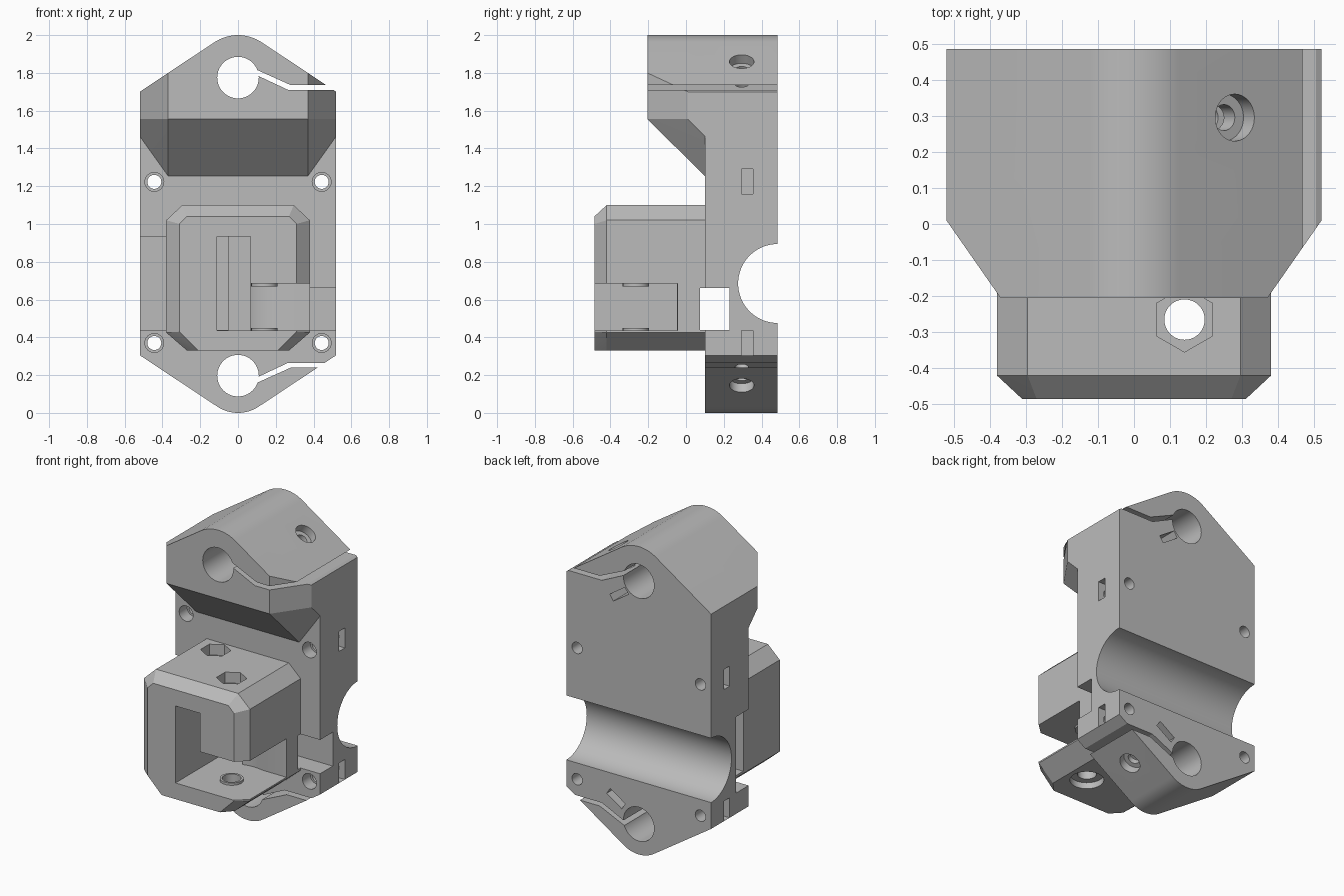
import bpy, bmesh, math
from mathutils import Vector

if "Cube" in bpy.data.objects:
    bpy.data.objects.remove(bpy.data.objects["Cube"])

grey = bpy.data.materials.new("plain_grey")
grey.diffuse_color = (0.5, 0.5, 0.5, 1)
grey.use_nodes = True
grey.node_tree.nodes["Principled BSDF"].inputs["Base Color"].default_value = grey.diffuse_color


def make(name, bm):
    bmesh.ops.recalc_face_normals(bm, faces=bm.faces)
    mesh = bpy.data.meshes.new(name)
    bm.to_mesh(mesh)
    bm.free()
    mesh.materials.append(grey)
    ob = bpy.data.objects.new(name, mesh)
    bpy.context.collection.objects.link(ob)
    return ob


def hull(name, pts):
    """Convex solid round a set of points."""
    bm = bmesh.new()
    for p in pts:
        bm.verts.new(p)
    res = bmesh.ops.convex_hull(bm, input=bm.verts)
    junk = set(res["geom_interior"] + res["geom_unused"])
    bmesh.ops.delete(bm, geom=[g for g in junk if isinstance(g, bmesh.types.BMVert)], context='VERTS')
    bmesh.ops.dissolve_limit(bm, angle_limit=0.005, verts=bm.verts, edges=bm.edges)
    return make(name, bm)


def box(x0, x1, y0, y1, z0, z1):
    return hull("box", [(x, y, z) for x in (x0, x1) for y in (y0, y1) for z in (z0, z1)])


def prism(name, xz, y0, y1):
    return hull(name, [(x, y, z) for x, z in xz for y in (y0, y1)])


def cyl(a, b, r, n=48):
    """Round (or n-sided) bar from point a to point b."""
    a, b = Vector(a), Vector(b)
    bm = bmesh.new()
    bmesh.ops.create_cone(bm, cap_ends=True, segments=n, radius1=r, radius2=r, depth=(b - a).length)
    bm.transform(Vector((0, 0, 1)).rotation_difference(b - a).to_matrix().to_4x4())
    bmesh.ops.translate(bm, verts=bm.verts, vec=(a + b) / 2)
    return make("bar", bm)


def combine(ob, tool, op):
    m = ob.modifiers.new("bool", 'BOOLEAN')
    m.operation, m.object, m.solver = op, tool, 'EXACT'
    bpy.context.view_layer.objects.active = ob
    bpy.ops.object.modifier_apply(modifier=m.name)
    bpy.data.objects.remove(tool, do_unlink=True)


def cut(tool):
    combine(body, tool, 'DIFFERENCE')


def add(tool):
    combine(body, tool, 'UNION')


SLOPE = math.atan2(0.1, 0.15)
TOP, BOT = 1.775, 0.197          # rod hole heights


def arc(cz, r, s):
    return [(r * math.sin(a), cz + s * r * math.cos(a))
            for a in (SLOPE * (i / 8 - 1) for i in range(17))]


top_arc, bot_arc = arc(TOP, 0.225, 1), arc(BOT, 0.197, -1)

# Main plate
body = prism("bracket_body", top_arc + bot_arc +
             [(s * 0.52, z) for s in (-1, 1) for z in (0.305, 1.70)], 0.10, 0.485)

# Overhanging top clamp with tapered underside and chamfered sides
pts = [(x, y, z) for x, z in top_arc for y in (-0.205, 0.15)]
for s in (-1, 1):
    pts += [(s * 0.37, -0.205, 1.80), (s * 0.37, -0.205, 1.555), (s * 0.37, 0.15, 1.205),
            (s * 0.52, 0.01, 1.70), (s * 0.52, 0.15, 1.70), (s * 0.52, 0.01, 1.555),
            (s * 0.52, 0.15, 1.415)]
add(hull("top_clamp", pts))

# Chamfered pulley housing on the front
pts = []
for s in (-1, 1):
    for y in (0.15, -0.42):
        pts += [(s * 0.295, y, 1.10), (s * 0.38, y, 1.02), (s * 0.38, y, 0.425), (s * 0.27, y, 0.33)]
    pts += [(s * 0.27, -0.485, 1.04), (s * 0.31, -0.485, 1.0),
            (s * 0.31, -0.485, 0.43), (s * 0.21, -0.485, 0.33)]
add(hull("housing", pts))

# Pulley pocket, front slot, belt passage and left window
cut(box(-0.09, 0.6, -0.6, -0.265, 0.435, 0.685))
cut(box(0.14, 0.6, -0.3, -0.045, 0.435, 0.685))
cut(cyl((0.14, -0.265, 0.435), (0.14, -0.265, 0.685), 0.229, 64))
cut(box(-0.11, 0.065, -0.6, 0.06, 0.435, 0.935))
cut(box(-0.6, 0.6, 0.075, 0.23, 0.44, 0.66))
cut(box(-0.6, -0.05, -0.045, 0.23, 0.44, 0.935))

# Washer bosses and pulley bolt with hex nut trap and head recess
for z0, z1 in ((0.42, 0.45), (0.67, 0.70)):
    add(cyl((0.14, -0.265, z0), (0.14, -0.265, z1), 0.07))
cut(cyl((0.14, -0.265, 0.2), (0.14, -0.265, 1.2), 0.056))
cut(cyl((0.14, -0.265, 1.03), (0.14, -0.265, 1.15), 0.09, 6))
cut(cyl((0.14, -0.265, 0.25), (0.14, -0.265, 0.37), 0.10))
# Second idler bolt
cut(cyl((-0.16, 0.0, 0.8), (-0.16, 0.0, 1.15), 0.05))
cut(cyl((-0.16, 0.0, 1.03), (-0.16, 0.0, 1.15), 0.09, 6))

# Cross channel in the back
cut(cyl((-0.7, 0.485, 0.685), (0.7, 0.485, 0.685), 0.209, 96))

# Rod holes, clamp slits, clamp screws and their nut slots
for cz, s, apex, depth in ((TOP, 1, 2.047, 0.25), (BOT, -1, -0.042, 0.21)):
    cut(cyl((0, -0.5, cz), (0, 0.7, cz), 0.11, 64))
    h = 1.735 if s > 0 else 0.24
    cut(prism("slit", [(0.08, h + s * 0.09), (0.28, h), (0.265, h - s * 0.025),
                       (0.08, h + s * 0.062)], -0.5, 0.7))
    cut(prism("slit", [(0.28, h), (0.7, h), (0.7, h - s * 0.025), (0.265, h - s * 0.025)], -0.5, 0.7))
    inward = Vector((-math.sin(SLOPE), 0, -s * math.cos(SLOPE)))
    along = Vector((math.cos(SLOPE), 0, -s * math.sin(SLOPE)))
    p = Vector((0.28, 0.295, apex - s * 0.28 * math.tan(SLOPE)))
    cut(cyl(p - inward * 0.1, p + inward * 0.055, 0.065))
    cut(cyl(p - inward * 0.1, p + inward * 0.33, 0.036))
    c = p + inward * depth
    cut(hull("nut_slot", [c + along * a + inward * b + Vector((0, y, 0))
                          for a in (-0.065, 0.065) for b in (-0.023, 0.023) for y in (-0.065, 0.3)]))

# Four mounting screw holes with side nut slots
for s in (-1, 1):
    for z, zs in ((1.223, 1.225), (0.37, 0.37)):
        x = s * 0.443
        cut(cyl((x, -0.02, z), (x, 0.6, z), 0.037, 32))
        cut(cyl((x, 0.0, z), (x, 0.18, z), 0.05, 32))
        cut(box(*sorted((s * 0.385, s * 0.6)), 0.295, 0.355, zs - 0.065, zs + 0.065))

bpy.ops.object.select_all(action='DESELECT')
body.select_set(True)
bpy.context.view_layer.objects.active = body
bpy.ops.object.shade_smooth_by_angle(angle=math.radians(25))
